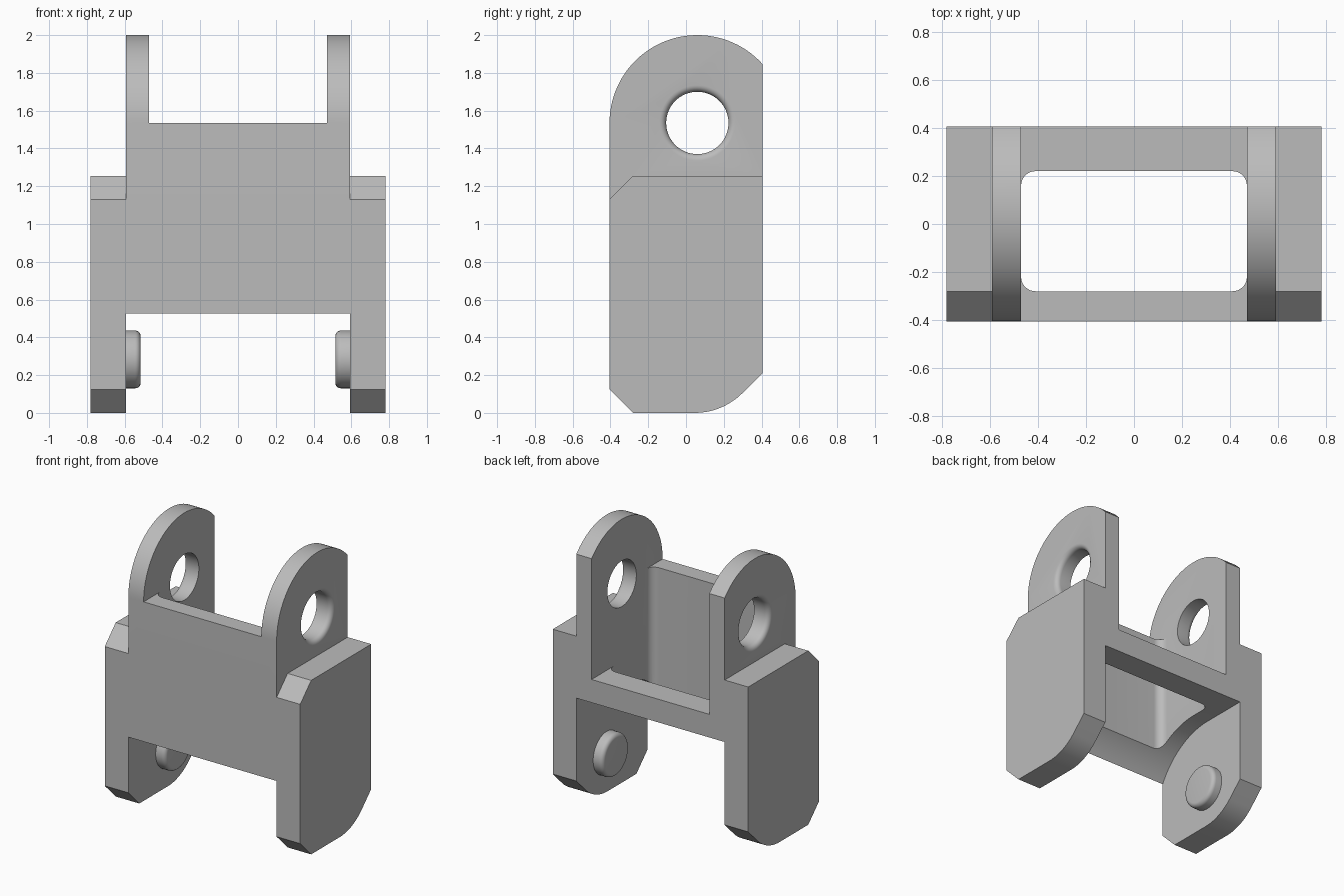
import bpy, bmesh
from math import cos, sin, pi, radians, asin, acos, sqrt

if "Cube" in bpy.data.objects:
    bpy.data.objects.remove(bpy.data.objects["Cube"], do_unlink=True)

steel = bpy.data.materials.new("steel grey")
steel.use_nodes = True
GREY = (0.5, 0.5, 0.5, 1)
steel.diffuse_color = GREY
steel.node_tree.nodes["Principled BSDF"].inputs["Base Color"].default_value = GREY

D = 0.405                 # half depth
AXLE_Y = 0.06             # both hinge axes
HOLE_Z, PIN_Z = 1.535, 0.283
LUG_R, CLEAR_R = 0.465, 0.525
INNER, LUG_X, OUTER = 0.47, 0.592, 0.78


def arc(cx, cy, r, a0, a1, n):
    return [(cx + r * cos(a0 + (a1 - a0) * i / n), cy + r * sin(a0 + (a1 - a0) * i / n))
            for i in range(n + 1)]


def prism(name, outline, lo, hi, axis="x"):
    """Extrude a 2D outline: (y, z) along x, or (x, y) along z."""
    bm = bmesh.new()
    place = (lambda p, t: (t, *p)) if axis == "x" else (lambda p, t: (*p, t))
    a = [bm.verts.new(place(p, lo)) for p in outline]
    b = [bm.verts.new(place(p, hi)) for p in outline]
    bm.faces.new(a)
    bm.faces.new(b)
    for i in range(len(a)):
        j = (i + 1) % len(a)
        bm.faces.new((a[i], a[j], b[j], b[i]))
    return finish(name, bm)


def lathe(name, profile, z, side, steps=64):
    """Spin an (x, radius) profile around a hinge axis."""
    bm = bmesh.new()
    rings = [[bm.verts.new((side * x, AXLE_Y + r * cos(2 * pi * i / steps), z + r * sin(2 * pi * i / steps)))
              for i in range(steps)] for x, r in profile]
    for a, b in zip(rings, rings[1:]):
        for i in range(steps):
            j = (i + 1) % steps
            bm.faces.new((a[i], a[j], b[j], b[i]))
    bm.faces.new(rings[0])
    bm.faces.new(rings[-1])
    return finish(name, bm)


def finish(name, bm):
    bmesh.ops.recalc_face_normals(bm, faces=bm.faces)
    mesh = bpy.data.meshes.new(name)
    bm.to_mesh(mesh)
    bm.free()
    ob = bpy.data.objects.new(name, mesh)
    bpy.context.collection.objects.link(ob)
    mesh.materials.append(steel)
    return ob


def activate(ob):
    bpy.ops.object.select_all(action="DESELECT")
    ob.select_set(True)
    bpy.context.view_layer.objects.active = ob


def boolean(ob, tool, operation):
    mod = ob.modifiers.new(operation, "BOOLEAN")
    mod.operation, mod.object, mod.solver = operation, tool, "EXACT"
    activate(ob)
    bpy.ops.object.modifier_apply(modifier=mod.name)
    bpy.data.objects.remove(tool, do_unlink=True)


def rect(x0, x1, y0, y1):
    return [(x0, y0), (x1, y0), (x1, y1), (x0, y1)]


# Body: rounded lugs on top, hollow clearance arc underneath
top_end = acos((D - AXLE_Y) / LUG_R)
low_end = pi - acos((D + AXLE_Y) / CLEAR_R)
outline = arc(AXLE_Y, HOLE_Z, LUG_R, top_end, pi, 40)
outline += arc(AXLE_Y, PIN_Z, CLEAR_R, low_end, pi / 2, 20)
outline += [(D, PIN_Z + CLEAR_R)]
body = prism("link_body", outline, -LUG_X, LUG_X)

# Rounded window through the body, then the open spaces between the lugs
r = 0.06
window = []
for cx, cy, a in ((INNER - r, 0.22 - r, 0), (-INNER + r, 0.22 - r, 90),
                  (-INNER + r, -0.28 + r, 180), (INNER - r, -0.28 + r, 270)):
    window += arc(cx, cy, r, radians(a), radians(a + 90), 8)
boolean(body, prism("window_cutter", window, 0.2, 2.2, "z"), "DIFFERENCE")
boolean(body, prism("back_cutter", rect(-INNER, INNER, 0.1, 0.6), 0.975, 2.2, "z"), "DIFFERENCE")
boolean(body, prism("top_cutter", rect(-INNER, INNER, -0.6, 0.6), HOLE_Z, 2.2, "z"), "DIFFERENCE")

# Side plates with chamfered front corners and a rounded lower back corner
c, pr = 0.125, 0.36
plate = [(-D, c), (c - D, 0)] + arc(0.045, pr, pr, -pi / 2, -pi / 4, 14)
plate += [(D, 0.21), (D, 1.255), (c - D, 1.255), (-D, 1.255 - c)]

for side, word in ((1, "left"), (-1, "right")):
    # Lug holes, rounded over on the outer face
    f = 0.035
    hole = [(INNER - 0.1, 0.165)]
    hole += [(LUG_X - f + f * sin(t * pi / 12), 0.165 + f - f * cos(t * pi / 12)) for t in range(7)]
    hole += [(LUG_X + 0.05, 0.165 + f)]
    boolean(body, lathe("hole_cutter", hole, HOLE_Z, side), "DIFFERENCE")

    lo, hi = sorted((side * LUG_X, side * OUTER))
    boolean(body, prism("side_plate", plate, lo, hi), "UNION")

    # Hinge pin with a rounded rim
    e, pin_r, tip = 0.03, 0.153, 0.515
    pin = [(LUG_X + 0.05, pin_r)]
    pin += [(tip + e - e * sin(t * pi / 12), pin_r - e + e * cos(t * pi / 12)) for t in range(7)]
    pin_ob = lathe(word + "_hinge_pin", pin, PIN_Z, side)
    activate(pin_ob)
    bpy.ops.object.shade_smooth_by_angle(angle=radians(30))

# Merge flat regions and smooth the curved ones
bm = bmesh.new()
bm.from_mesh(body.data)
bmesh.ops.remove_doubles(bm, verts=bm.verts, dist=0.0002)
bmesh.ops.dissolve_limit(bm, angle_limit=radians(0.5), verts=bm.verts, edges=bm.edges)
bm.to_mesh(body.data)
bm.free()
activate(body)
bpy.ops.object.shade_smooth_by_angle(angle=radians(25))
